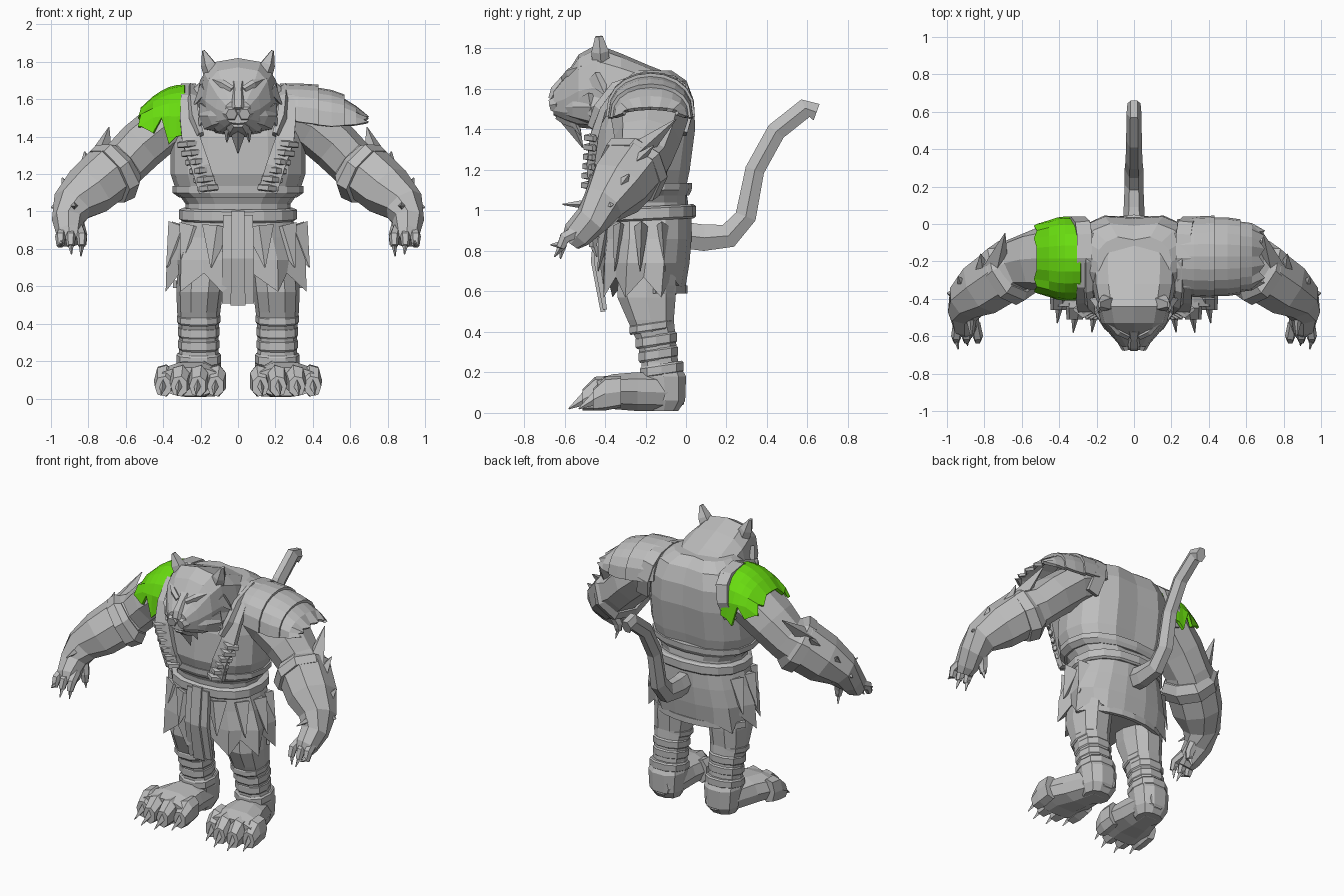
import bpy, bmesh, math
from mathutils import Vector

X, Y, Z = Vector((1, 0, 0)), Vector((0, 1, 0)), Vector((0, 0, 1))


def material(name, rgb):
    m = bpy.data.materials.new(name)
    m.diffuse_color = (*rgb, 1)
    return m


GREY = material("stone grey", (0.51, 0.51, 0.51))
GREEN = material("bright green", (0.14, 0.72, 0.005))


def finish(name, bm, mat, mirror, thick=0):
    bmesh.ops.recalc_face_normals(bm, faces=bm.faces)
    me = bpy.data.meshes.new(name)
    bm.to_mesh(me)
    bm.free()
    me.materials.append(mat)
    ob = bpy.data.objects.new(name, me)
    bpy.context.collection.objects.link(ob)
    if thick:
        ob.modifiers.new("thickness", 'SOLIDIFY').thickness = thick
    if mirror:
        ob.modifiers.new("mirror", 'MIRROR')
    return ob


def loft(name, paths, n=8, ref=X, normal=None, p=0.85, box=False, mirror=False, fn=None, mat=GREY):
    """Skin closed sections (x, y, z, half width, half depth) along each path."""
    bm = bmesh.new()
    if box:
        n, p = 4, 0
    for path in paths:
        c = [Vector(q[:3]) for q in path]
        rings = []
        for i, q in enumerate(path):
            t = normal or (c[min(i + 1, len(c) - 1)] - c[max(i - 1, 0)]).normalized()
            u = (ref - t * ref.dot(t)).normalized()
            v = t.cross(u)
            ring = []
            for j in range(n):
                a = 2 * math.pi * (j + (0.5 if box else 0)) / n
                ca, sa = round(math.cos(a), 6), round(math.sin(a), 6)
                pt = c[i] + u * q[3] * math.copysign(abs(ca) ** p, ca) + v * q[4] * math.copysign(abs(sa) ** p, sa)
                ring.append(bm.verts.new(fn(i, j, pt) if fn else pt))
            rings.append(ring)
        for r, s in zip(rings, rings[1:]):
            for j in range(n):
                k = (j + 1) % n
                bm.faces.new((r[j], r[k], s[k], s[j]))
        bm.faces.new(rings[0])
        bm.faces.new(rings[-1])
    return finish(name, bm, mat, mirror)


def spikes(name, items, mirror=True, ref=X):
    """Tapered four-sided tufts or claws: (base, tip, half width, half thickness)."""
    paths = [[(*b, w, t), (*e, 0.003, 0.003)] for b, e, w, t in items]
    return loft(name, paths, n=4, ref=ref, p=1, mirror=mirror)


def shell(name, sections, fn=None, n=10, mat=GREY, thick=0.02):
    """Open arch over the shoulder; sections are (x, y, base z, half depth, height)."""
    bm = bmesh.new()
    rows = []
    for i, (x, y, z, ry, rz) in enumerate(sections):
        row = []
        for j in range(n + 1):
            a = math.pi * j / n
            pt = Vector((x, y - ry * math.cos(a), z + rz * math.sin(a) ** 0.8))
            row.append(bm.verts.new(fn(i, j, pt) if fn else pt))
        rows.append(row)
    for r, s in zip(rows, rows[1:]):
        for j in range(n):
            bm.faces.new((r[j], r[j + 1], s[j + 1], s[j]))
    return finish(name, bm, mat, False, thick)


# Torso (with a shallow groove down the spine) and vest
loft("torso", [[(0, -.19, .90, .28, .21), (0, -.20, 1.04, .28, .21), (0, -.215, 1.11, .33, .23),
                (0, -.22, 1.20, .36, .255), (0, -.20, 1.40, .36, .262), (0, -.18, 1.54, .35, .235),
                (0, -.17, 1.64, .29, .185), (0, -.20, 1.69, .20, .14)]], n=16, normal=Z,
     fn=lambda i, j, v: v - Y * (.025 if j == 4 and i > 1 else 0))
loft("vest_hem", [[(0, -.215, 1.075, .315, .23), (0, -.215, 1.10, .35, .243),
                   (0, -.215, 1.135, .35, .245)]], n=16, normal=Z)
loft("belt", [[(0, -.19, .95, .30, .23), (0, -.19, .96, .315, .24), (0, -.19, 1.01, .315, .24),
               (0, -.19, 1.02, .29, .225)]], n=16, normal=Z, fn=lambda i, j, v: v + Z * 0.05 * (v.y + .19))
loft("shoulder_strap", [[(.33, -.01, 1.38, .04, .015), (.30, .025, 1.50, .04, .015), (.275, .0, 1.60, .04, .015),
                         (.265, -.06, 1.65, .04, .015), (.265, -.18, 1.67, .04, .015), (.265, -.33, 1.61, .04, .015),
                         (.265, -.41, 1.50, .045, .015), (.25, -.45, 1.38, .05, .02),
                         (.20, -.47, 1.24, .05, .02), (.16, -.46, 1.11, .05, .02)]], box=True, mirror=True)
loft("strap_bead", [[(.16 + .022 * k - .05, -.475 + .003 * k, 1.13 + .047 * k, .013, .018),
                     (.16 + .022 * k, -.50 + .003 * k, 1.125 + .047 * k, .022, .02),
                     (.16 + .022 * k + .05, -.465 + .003 * k, 1.12 + .047 * k, .013, .018)]
                    for k in range(6)], n=5, ref=Y, mirror=True)

# Head, built from the neck forward
loft("head", [[(0, -.04, 1.55, .20, .11), (0, -.18, 1.56, .23, .155), (0, -.32, 1.59, .225, .185),
               (0, -.44, 1.61, .20, .21), (0, -.53, 1.59, .175, .18), (0, -.60, 1.55, .12, .11),
               (0, -.655, 1.53, .07, .06)]], n=12, normal=-Y, p=.72)
loft("jowl", [[(.12, -.38, 1.52, .09, .10), (.125, -.48, 1.51, .085, .085), (.09, -.56, 1.51, .07, .06),
               (.06, -.61, 1.51, .04, .04)]], n=7, normal=-Y, mirror=True)
loft("nose_bridge", [[(0, -.56, 1.68, .04, .03), (0, -.60, 1.64, .03, .03), (0, -.645, 1.59, .035, .03),
                      (0, -.668, 1.55, .03, .015)]], n=6)
loft("muzzle_pad", [[(.03, -.60, 1.52, .035, .05), (.04, -.645, 1.525, .045, .045), (.035, -.67, 1.52, .03, .03)]],
     n=6, mirror=True)
loft("chin", [[(0, -.52, 1.45, .09, .06), (0, -.60, 1.46, .07, .04), (0, -.64, 1.47, .04, .02)]], n=6)
loft("brow", [[(.03, -.60, 1.65, .02, .02), (.08, -.575, 1.68, .025, .022), (.15, -.51, 1.71, .01, .01)]],
     n=5, ref=Z, mirror=True)
spikes("beard", [((0, -.59, 1.49), (0, -.51, 1.31), .065, .06), ((.05, -.57, 1.48), (.06, -.52, 1.37), .035, .04)])
spikes("cheek_fur", [((.16, -.48, 1.56), (.21, -.46, 1.45), .05, .06), ((.17, -.44, 1.66), (.235, -.40, 1.57), .04, .06)])
loft("ear", [[(.13, -.42, 1.73, .055, .045), (.16, -.425, 1.79, .04, .045), (.185, -.43, 1.86, .008, .02)]],
     n=5, mirror=True)
loft("collar", [[(.24, -.05, 1.62, .03, .04), (.245, -.20, 1.64, .03, .05), (.245, -.34, 1.59, .03, .05),
                 (.235, -.42, 1.50, .03, .04), (.20, -.46, 1.41, .02, .03)]], n=5, mirror=True)

# Arms and hands
loft("arm", [[(.26, -.18, 1.51, .19, .13), (.40, -.18, 1.45, .19, .135), (.52, -.19, 1.35, .165, .135),
              (.61, -.21, 1.26, .145, .13), (.685, -.26, 1.21, .165, .155), (.80, -.34, 1.11, .155, .145),
              (.89, -.41, 1.03, .11, .11), (.91, -.47, .95, .085, .085), (.90, -.54, .88, .075, .07),
              (.895, -.57, .84, .05, .05)]], ref=Y, mirror=True)
loft("forearm_wrap", [[(.625, -.23, 1.24, .15, .14), (.655, -.25, 1.215, .18, .175),
                       (.70, -.28, 1.185, .175, .165)]], ref=Y, mirror=True)
loft("finger", [[(x, -.53, .90, .028, .035), (x + d, -.60, .865, .028, .03), (x + d, -.62, .815, .02, .022)]
                for x, d in ((.85, -.015), (.895, 0), (.94, .01))] +
     [[(.86, -.44, .95, .035, .04), (.835, -.46, .87, .03, .03), (.83, -.46, .82, .02, .02)]], n=6, mirror=True)
spikes("finger_claw", [((.835, -.61, .83), (.84, -.62, .76), .018, .022), ((.895, -.61, .83), (.89, -.65, .77), .018, .022),
                       ((.95, -.61, .83), (.94, -.67, .83), .018, .022), ((.83, -.46, .84), (.84, -.44, .77), .018, .022)])
spikes("arm_fur", [((.74, -.24, 1.28), (.69, -.05, 1.45), .07, .06), ((.80, -.28, 1.21), (.82, -.16, 1.32), .06, .05),
                   ((.90, -.34, 1.10), (.94, -.28, 1.18), .05, .05), ((.92, -.38, 1.05), (1.0, -.37, 1.02), .05, .07),
                   ((.88, -.46, 1.03), (.87, -.61, 1.03), .03, .03)])

# Armoured shoulder: three overlapping plates
shell("shoulder_plate_inner", [(.23, -.175, 1.50, .20, .18), (.32, -.175, 1.48, .215, .205), (.43, -.175, 1.465, .22, .213)])
shell("shoulder_plate_middle", [(.41, -.175, 1.465, .21, .20), (.50, -.175, 1.455, .21, .195), (.57, -.175, 1.46, .20, .165)])
shell("shoulder_plate_outer", [(.55, -.175, 1.46, .19, .155), (.63, -.175, 1.465, .18, .10), (.70, -.175, 1.48, .14, .03)],
      fn=lambda i, j, v: v - X * (.03 if i == 2 and j % 2 else 0))


# Fur pelt on the other shoulder, ragged only at its lower corners
def ragged(i, j, v):
    if i == 5:
        v = v + Vector((-.015, 0, -.04)) if j in (1, 3, 7, 9) else v
    if j in (0, 10):
        v = v - Z * (.0, .0, .05, -.08, .01, .0)[i]
    return v


shell("fur_pelt", [(-.285, -.185, 1.41, .22, .27), (-.33, -.185, 1.40, .225, .275), (-.37, -.185, 1.41, .225, .255),
                   (-.41, -.185, 1.42, .22, .225), (-.455, -.185, 1.43, .205, .185), (-.52, -.185, 1.455, .185, .10)],
      fn=ragged, mat=GREEN)


# Skirt with folds and a jagged front hem
def folds(i, j, v):
    if i == 0:
        return v
    front = v.y < -.06
    out = Vector((v.x, (v.y + .19) * .6, 0)) * ((.06 if j % 2 else -.05) * i / 2 if front else 0)
    drop = (-.05 if j % 2 else .05) if i == 3 and front else 0
    return v + out + Z * drop


loft("skirt", [[(0, -.19, .98, .29, .22), (0, -.19, .86, .325, .22), (0, -.20, .74, .36, .22),
                (0, -.21, .62, .355, .21)]], n=18, normal=Z, fn=folds)
tufts = []
for k in range(4):
    a = math.radians(-68 + 30 * k)
    d = .22 if a < 0 else .19
    tufts.append(((.30 * math.cos(a), -.19 + d * math.sin(a), .92),
                  (.385 * math.cos(a), -.19 + d * 1.2 * math.sin(a), .70), .08, .035))
spikes("skirt_fur", tufts)
loft("skirt_back_trim", [[(.35 * math.cos(math.radians(d)), -.21 + .205 * math.sin(math.radians(d)), .61, .02, .012)
                          for d in range(15, 166, 15)]], ref=Z, box=True)
loft("loincloth", [[(0, -.43, 1.0, .035, .015), (0, -.455, .75, .035, .015), (0, -.41, .50, .04, .012)],
                   [(.055, -.42, .98, .025, .015), (.06, -.44, .75, .025, .015), (.06, -.40, .51, .025, .01)],
                   [(-.055, -.42, .98, .025, .015), (-.06, -.44, .75, .025, .015), (-.06, -.40, .51, .025, .01)]],
     box=True)

# Legs, wraps and feet
loft("leg", [[(.19, -.19, .74, .13, .15), (.205, -.195, .57, .125, .15), (.21, -.175, .46, .115, .12),
              (.21, -.145, .35, .105, .10), (.21, -.13, .25, .105, .095), (.21, -.11, .18, .12, .115),
              (.21, -.10, .06, .11, .10), (.21, -.11, .01, .085, .075)]], n=10, normal=Z, mirror=True)
loft("leg_wrap", [[(.21, y, z - h, r - .008, d - .008), (.21, y, z - h + .01, r, d), (.21, y, z + h - .01, r, d),
                   (.21, y, z + h, r - .008, d - .008)]
                  for y, z, r, d, h in ((-.17, .43, .117, .115, .025), (-.147, .36, .112, .106, .03),
                                        (-.137, .29, .110, .101, .03), (-.12, .21, .120, .113, .03))],
     n=10, normal=Z, mirror=True, fn=lambda i, j, v: v + Z * .15 * (v.y + .14))
loft("foot", [[(.20, -.01, .09, .06, .05), (.21, -.09, .10, .11, .095), (.235, -.24, .105, .14, .10),
               (.255, -.36, .105, .175, .09), (.26, -.44, .09, .17, .08)]], n=10, ref=X, normal=-Y, mirror=True)
TOES = ((.115, -.40), (.21, -.45), (.31, -.45), (.395, -.40))
loft("toe", [[(x, y + .08, .105, .05, .08), (x, y, .095, .055, .085), (x + .005, y - .06, .065, .045, .055)]
             for x, y in TOES], n=7, ref=X, normal=-Y, mirror=True)
spikes("toe_claw", [((x + .005, y - .04, .075), (x + .015, y - .13, .02), .022, .035) for x, y in TOES])

# Tail
loft("tail", [[(0, -.03, .88, .06, .075), (0, .09, .865, .055, .075), (0, .21, .875, .05, .07), (0, .295, .97, .05, .06),
               (0, .34, 1.20, .045, .055), (0, .445, 1.39, .042, .055), (0, .59, 1.505, .04, .055),
               (0, .645, 1.485, .035, .05)]], n=6, p=1)
